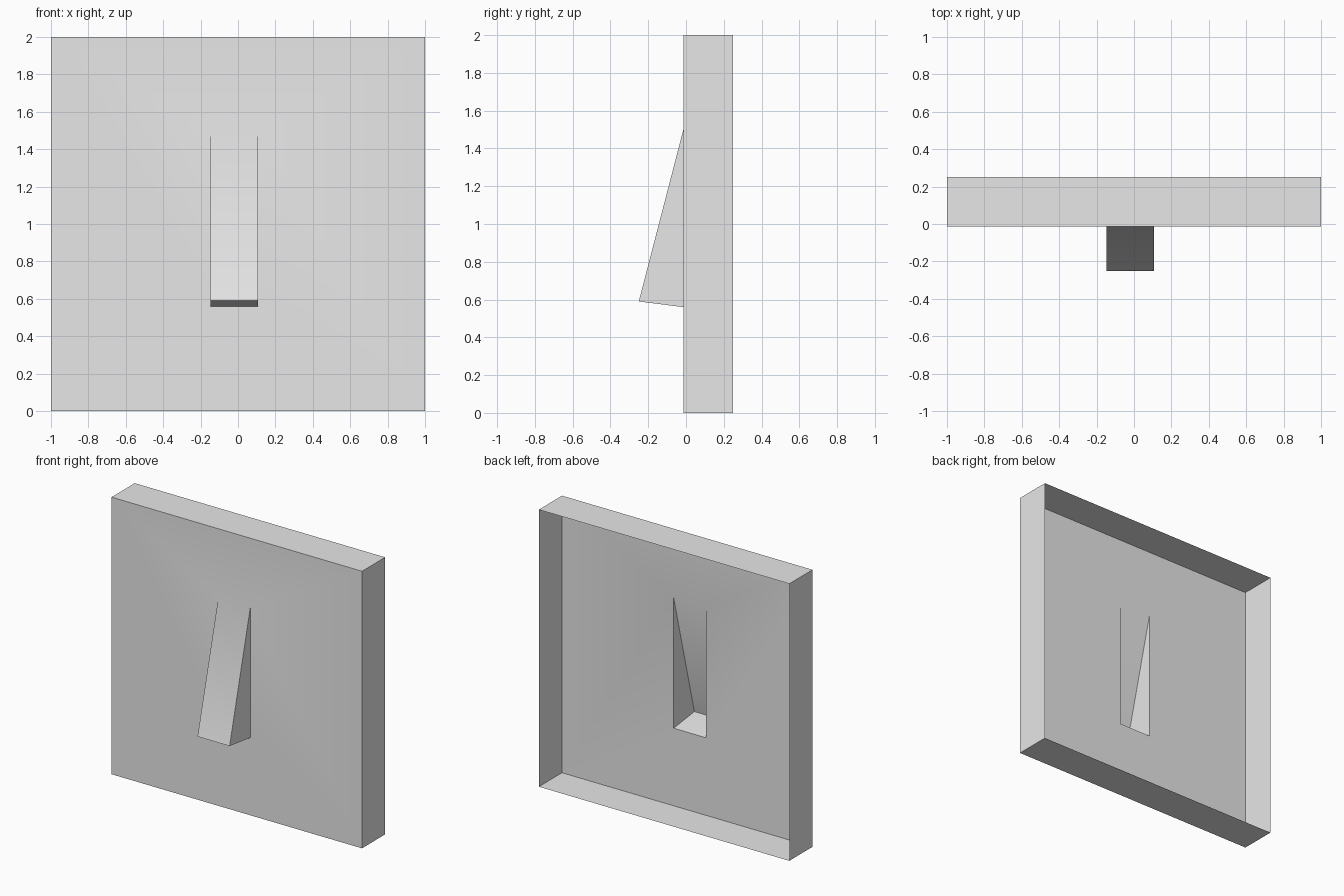
import bpy
import bmesh
import math

cube = bpy.data.objects.get("Cube")
if cube:
    bpy.data.objects.remove(cube, do_unlink=True)

FRONT, BACK, TIP = -0.014, 0.25, -0.25

grey = bpy.data.materials.new("plain grey")
grey.use_nodes = True
colour = (0.8, 0.8, 0.8, 1.0)
grey.diffuse_color = colour
grey.node_tree.nodes["Principled BSDF"].inputs["Base Color"].default_value = colour


def rectangle(bm, x0, x1, z0, z1, y):
    """Four corners, anticlockwise as seen from the front."""
    return [bm.verts.new((x, y, z)) for x, z in ((x0, z0), (x1, z0), (x1, z1), (x0, z1))]


def bridge(bm, a, b):
    """Join two rectangles with a ring of four faces."""
    for i in range(4):
        j = (i + 1) % 4
        bm.faces.new((a[i], a[j], b[j], b[i]))


def finish(bm, name):
    mesh = bpy.data.meshes.new(name)
    bm.to_mesh(mesh)
    bm.free()
    mesh.materials.append(grey)
    mesh.shade_smooth()
    mesh.set_sharp_from_angle(angle=math.radians(30))
    obj = bpy.data.objects.new(name, mesh)
    bpy.context.collection.objects.link(obj)
    return obj


# Front sheet with a hollow wedge pushed out of it
bm = bmesh.new()
outer = rectangle(bm, -1, 1, 0, 2, FRONT)
hole = rectangle(bm, -0.148, 0.108, 0.56, 1.5, FRONT)
bridge(bm, outer, hole)
bl, br, tr, tl = hole
tip_l = bm.verts.new((-0.148, TIP, 0.59))
tip_r = bm.verts.new((0.108, TIP, 0.59))
bm.faces.new((tip_l, tip_r, tr, tl))   # slope
bm.faces.new((bl, br, tip_r, tip_l))   # underside
bm.faces.new((tl, bl, tip_l))          # cheeks
bm.faces.new((br, tr, tip_r))
finish(bm, "front_panel_with_wedge")

# Thin rim running back from the edge of the sheet, open behind
bm = bmesh.new()
bridge(bm, rectangle(bm, -1, 1, 0, 2, BACK), rectangle(bm, -1, 1, 0, 2, FRONT))
finish(bm, "rim")
